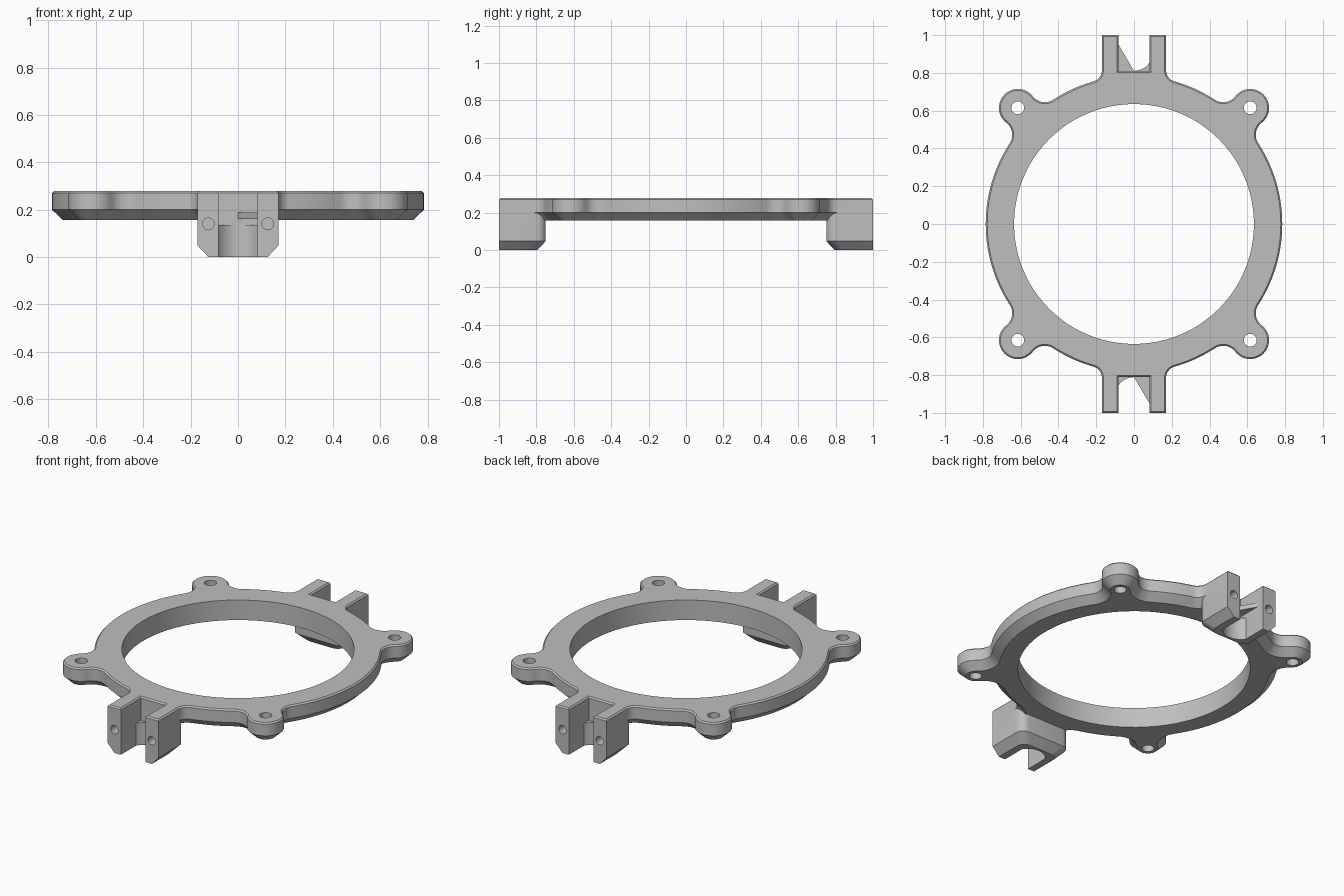
import bpy, bmesh, math
from math import sin, cos, atan2, pi, hypot, sqrt

if "Cube" in bpy.data.objects:
    bpy.data.objects.remove(bpy.data.objects["Cube"])

TOP, BASE = 0.278, 0.157
R, BORE = 0.785, 0.635            # ring radii
EAR, EAR_R, FIL = 0.615, 0.10, 0.08
ARM_X, ARM_FIL = 0.17, 0.06       # clamp half width and its blend radius
SLOT_X, SLOT_Y = 0.082, 0.81

grey = bpy.data.materials.new("grey")
grey.diffuse_color = (0.52, 0.52, 0.52, 1)
grey.use_nodes = True
grey.node_tree.nodes["Principled BSDF"].inputs["Base Color"].default_value = grey.diffuse_color


def arc(cx, cy, r, a0, a1, n):
    return [(cx + r * cos(a0 + (a1 - a0) * i / n),
             cy + r * sin(a0 + (a1 - a0) * i / n)) for i in range(n + 1)]


def circle(cx, cy, r, n):
    return arc(cx, cy, r, 0, 2 * pi, n)[:-1]


def loft(bm, layers):
    """Closed solid from (outline, z) layers with equal point counts."""
    rows = [[bm.verts.new((x, y, z)) for x, y in pts] for pts, z in layers]
    n = len(rows[0])
    for a, b in zip(rows, rows[1:]):
        for i in range(n):
            j = (i + 1) % n
            bm.faces.new((a[i], a[j], b[j], b[i]))
    bm.faces.new(rows[0][::-1])
    bm.faces.new(rows[-1])
    return [v for row in rows for v in row]


def make(name, bm):
    bmesh.ops.recalc_face_normals(bm, faces=bm.faces)
    me = bpy.data.meshes.new(name)
    bm.to_mesh(me)
    bm.free()
    me.materials.append(grey)
    ob = bpy.data.objects.new(name, me)
    bpy.context.collection.objects.link(ob)
    return ob


def both_ends(pts, s):
    """Outline at the back (s=1) or turned half a circle to the front (s=-1)."""
    return [(s * x, s * y) for x, y in pts]


def frame_outline(d):
    """Ring with four ears and two arms, moved inwards by d."""
    dist = EAR * sqrt(2)
    a, b = R + FIL, EAR_R + FIL
    t = pi / 4 - math.acos((a * a + dist * dist - b * b) / (2 * a * dist))
    fx, fy = a * cos(t), a * sin(t)
    to_ear = atan2(EAR - fy, EAR - fx)
    from_ear = atan2(fy - EAR, fx - EAR)
    gx = ARM_X + ARM_FIL
    gy = sqrt((R + ARM_FIL) ** 2 - gx * gx)
    g = atan2(gy, gx)
    q = arc(0, 0, R - d, 0, t, 14)
    q += arc(fx, fy, FIL + d, t + pi, to_ear, 10)[1:]
    q += arc(EAR, EAR, EAR_R - d, from_ear, pi / 2 - from_ear, 22)[1:]
    q += arc(fy, fx, FIL + d, pi / 2 - to_ear, -pi / 2 - t, 10)[1:]
    q += arc(0, 0, R - d, pi / 2 - t, g, 10)[1:]
    q += arc(gx, gy, ARM_FIL + d, g - pi, -pi, 8)[1:]
    q += [(ARM_X - d, 1 - d)]
    left = [(-x, y) for x, y in q[::-1]]
    half = q + left[:-1]
    return half + [(-x, -y) for x, y in half]


def block_outline(d):
    """Clamp block with rounded inner corners, chamfer d on three sides."""
    r, x, y = 0.05, ARM_X - d, 0.75 + d
    return ([(x, 1.0), (-x, 1.0)] + arc(-x + r, y + r, r, pi, 1.5 * pi, 6)
            + arc(x - r, y + r, r, 1.5 * pi, 2 * pi, 6))


def boolean(ob, other, op):
    m = ob.modifiers.new(op.lower(), 'BOOLEAN')
    m.object, m.operation, m.solver = other, op, 'EXACT'
    bpy.context.view_layer.objects.active = ob
    bpy.ops.object.modifier_apply(modifier=m.name)
    bpy.data.objects.remove(other)


# ring body with ears and arms
bm = bmesh.new()
loft(bm, [(frame_outline(0.045), BASE), (frame_outline(0), 0.2),
          (frame_outline(0), TOP - 0.008), (frame_outline(0.008), TOP)])
frame = make("mounting_ring", bm)

# clamp blocks below the arms
bm = bmesh.new()
for s in (1, -1):
    loft(bm, [(both_ends(block_outline(0.045), s), 0),
              (both_ends(block_outline(0), s), 0.048),
              (both_ends(block_outline(0), s), 0.235)])
boolean(frame, make("clamp_blocks", bm), 'UNION')

# bore, ear holes, slots and screw holes
bm = bmesh.new()
bore = circle(0, 0, BORE, 96)
loft(bm, [(bore, -0.1), (bore, 0.4)])
for sx in (1, -1):
    for sy in (1, -1):
        hole = circle(sx * EAR, sy * EAR, 0.034, 24)
        loft(bm, [(hole, -0.1), (hole, 0.4)])
        screw = loft(bm, [(circle(0, 0, 0.025, 20), -0.2), (circle(0, 0, 0.025, 20), 0.1)])
        for v in screw:
            x, y, z = v.co
            v.co = (sx * 0.125 + x, sy * (1 + z), 0.14 + y)
for s in (1, -1):
    def slot(e):
        return both_ends([(-SLOT_X - e, SLOT_Y - e), (SLOT_X + e, SLOT_Y - e),
                          (SLOT_X + e, 1.1), (-SLOT_X - e, 1.1)], s)
    loft(bm, [(slot(0), -0.1), (slot(0), TOP - 0.008), (slot(0.008), TOP), (slot(0.008), 0.4)])
boolean(frame, make("cutters", bm), 'DIFFERENCE')

parts = [frame]
for s, side in ((1, "back"), (-1, "front")):
    # hollow cradle at the bottom of each slot
    bm = bmesh.new()
    a = math.asin(SLOT_X / 0.1)
    pts = arc(0, SLOT_Y + 0.101, 0.1, -pi / 2 - a, -pi / 2 + a, 16)
    pts = both_ends(pts + [(SLOT_X, SLOT_Y), (-SLOT_X, SLOT_Y)], s)
    loft(bm, [(pts, 0), (pts, 0.135)])
    parts.append(make(side + "_cradle", bm))
    # thin triangular web in one corner of each slot
    bm = bmesh.new()
    pts = both_ends([(-SLOT_X, SLOT_Y), (0, SLOT_Y), (-SLOT_X, 0.95)], s)
    loft(bm, [(pts, 0.16), (pts, 0.187)])
    parts.append(make(side + "_web", bm))

for ob in parts:
    bpy.ops.object.select_all(action='DESELECT')
    ob.select_set(True)
    bpy.context.view_layer.objects.active = ob
    bpy.ops.object.shade_smooth_by_angle(angle=math.radians(30))
